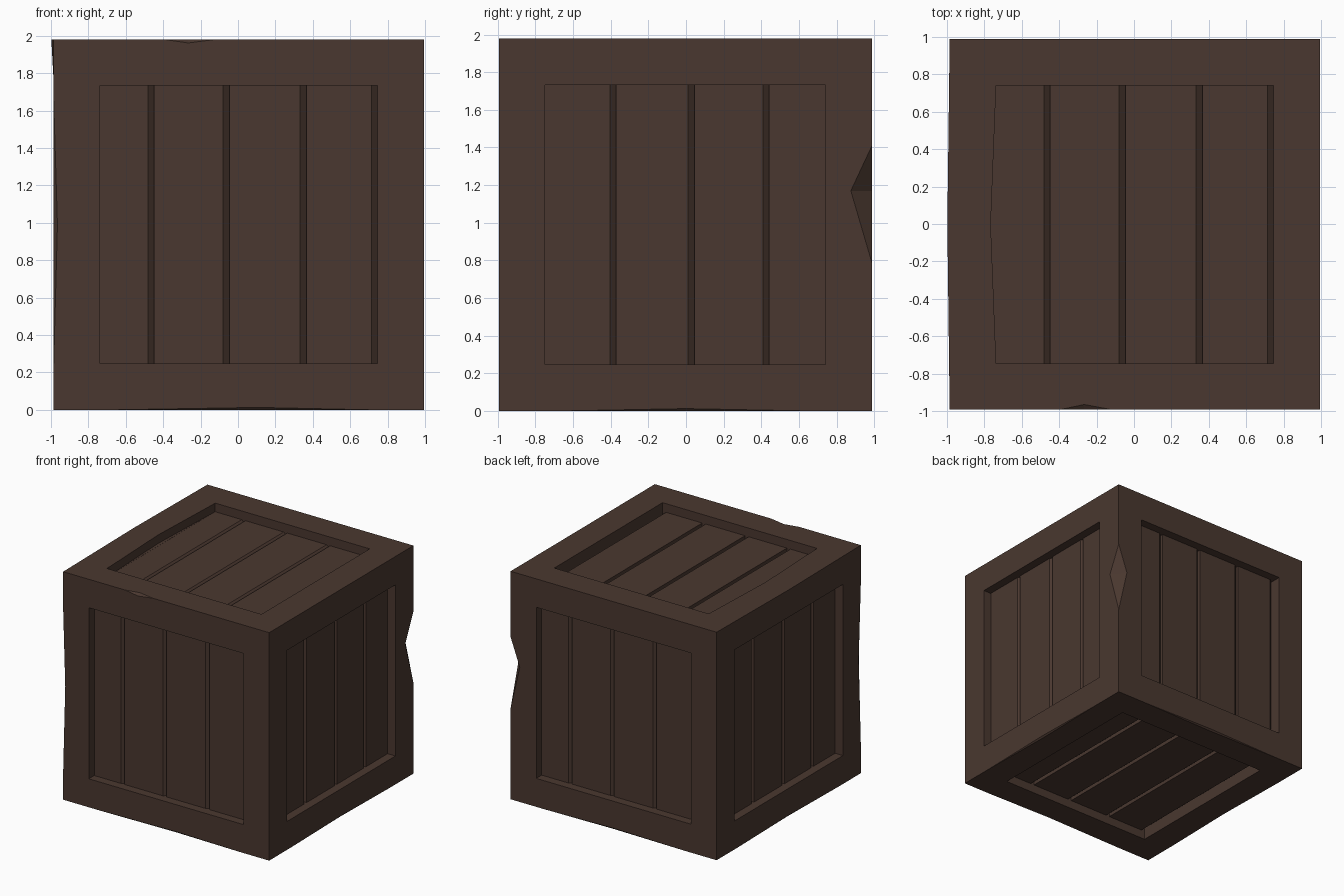
import bpy, bmesh, math
from mathutils import Matrix, Vector

if "Cube" in bpy.data.objects:
    bpy.data.objects.remove(bpy.data.objects["Cube"])

H = 0.99  # half size of the crate

wood = bpy.data.materials.new("dark_brown_wood")
wood.diffuse_color = (0.068, 0.039, 0.029, 1)
wood.use_nodes = True
wood.node_tree.nodes["Principled BSDF"].inputs["Base Color"].default_value = wood.diffuse_color


def add_object(name, bm):
    bmesh.ops.recalc_face_normals(bm, faces=bm.faces)
    me = bpy.data.meshes.new(name)
    bm.to_mesh(me)
    bm.free()
    ob = bpy.data.objects.new(name, me)
    bpy.context.collection.objects.link(ob)
    return ob


def hull(points):
    bm = bmesh.new()
    for p in points:
        bm.verts.new(p)
    bmesh.ops.convex_hull(bm, input=bm.verts)
    return add_object("helper", bm)


def panel_cutter(start, end, steps, matrix):
    """Recess whose floor is a row of planks, each with a sloped right edge."""
    floor, deep, slope = -H + 0.075, -H + 0.105, 0.034
    outline = [(start, -1.3), (start, floor)]
    for s in steps:
        outline += [(s - slope, floor), (s, deep)]
        if s < end:
            outline.append((s, floor))
    if steps[-1] < end:
        outline.append((end, floor))
    outline.append((end, -1.3))
    bm = bmesh.new()
    face = bm.faces.new([bm.verts.new((x, y, -0.743)) for x, y in outline])
    ext = bmesh.ops.extrude_face_region(bm, geom=[face])
    bmesh.ops.translate(bm, vec=(0, 0, 1.486),
                        verts=[v for v in ext["geom"] if isinstance(v, bmesh.types.BMVert)])
    bmesh.ops.transform(bm, matrix=matrix, verts=bm.verts)
    return add_object("helper", bm)


def chip_cutter(axis, sa, sb, mid, low, high, da, db):
    """Wedge that chips a cube edge running along axis; sa, sb pick the edge."""
    a, b = [i for i in range(3) if i != axis]

    def pt(t, u, v):
        p = Vector((0, 0, 0))
        p[axis], p[a], p[b] = t, sa * u, sb * v
        return p
    e = H + 0.002
    return hull([pt(low, e, e), pt(high, e, e), pt(mid, e + 0.1, e + 0.1),
                 pt(mid, e, H - db), pt(mid, H - da, e)])


def combine(ob, other, operation):
    mod = ob.modifiers.new("cut", "BOOLEAN")
    mod.operation, mod.solver, mod.object = operation, "EXACT", other
    deps = bpy.context.evaluated_depsgraph_get()
    me = bpy.data.meshes.new_from_object(ob.evaluated_get(deps))
    ob.modifiers.clear()
    ob.data = me
    bpy.data.objects.remove(other)


# solid crate body
bm = bmesh.new()
bmesh.ops.create_cube(bm, size=2 * H)
crate = add_object("wooden_crate", bm)

# bulged top left beam
combine(crate, hull([(-H + .02, -H, H), (-H + .02, H, H), (-H + .02, 0, H - .22),
                     (-H, -.95, H), (-H, .95, H), (-H - .012, 0, H), (-H, 0, H - .22)]), "UNION")

# recessed plank panels on all six sides
front_steps = (-0.452, -0.05, 0.362, 0.743)
side_steps = (-0.369, 0.046, 0.444)
R = Matrix.Rotation
top = R(-math.pi / 2, 4, "X")
for m in (Matrix(), R(math.pi, 4, "Z"), top, R(math.pi, 4, "Y") @ top):
    combine(crate, panel_cutter(-0.743, 0.743, front_steps, m), "DIFFERENCE")
for ang in (math.pi / 2, -math.pi / 2):
    combine(crate, panel_cutter(-0.746, 0.743, side_steps, R(ang, 4, "Z")), "DIFFERENCE")

# bent inner edge of the top left beam
combine(crate, hull([(x, y, z) for z in (H - .074, H + .1)
                     for x, y in ((-.742, -.72), (-.742, .72), (-.77, 0), (-.73, 0))]), "DIFFERENCE")

# chipped and worn edges: axis, side, side, middle, low, high, depth, depth
chips = [
    (2, 1, 1, 0.18, -0.22, 0.43, 0.09, 0.115),
    (0, -1, 1, -0.27, -0.42, -0.1, 0.03, 0.02),
    (2, -1, -1, 0.0, -0.9, 0.8, 0.022, 0.035),
    (0, -1, -1, 0.1, -0.9, 0.9, 0.015, 0.015),
    (1, 1, -1, 0.0, -0.9, 0.9, 0.015, 0.015),
    (0, 1, -1, 0.0, -0.9, 0.9, 0.015, 0.015),
    (1, -1, -1, 0.0, -0.9, 0.9, 0.015, 0.015),
]
for c in chips:
    combine(crate, chip_cutter(*c), "DIFFERENCE")

# place on the ground and colour
crate.data.transform(Matrix.Translation((0.004, -0.002, H)))
crate.data.materials.clear()
crate.data.materials.append(wood)
for p in crate.data.polygons:
    p.material_index = 0
    p.use_smooth = False
